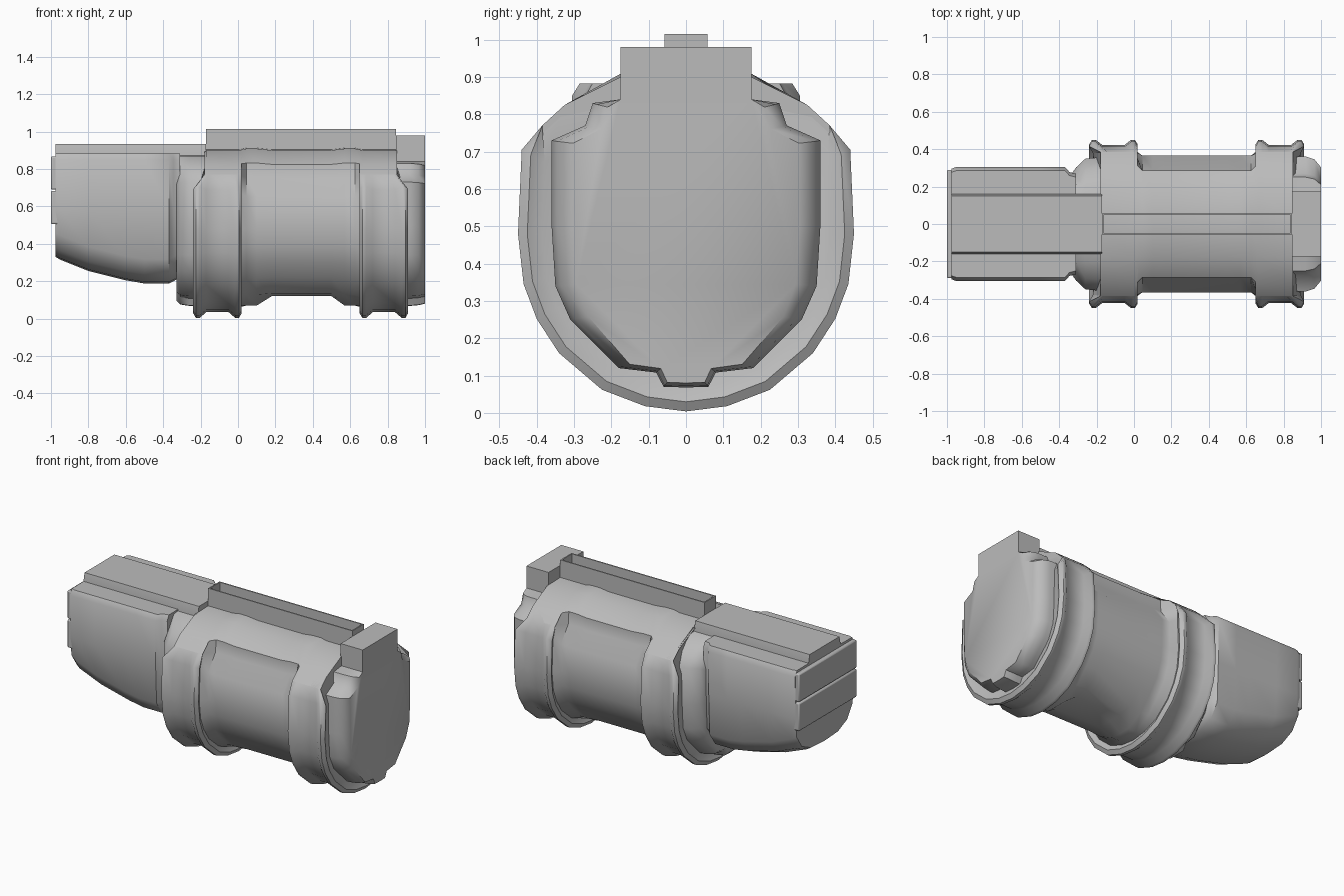
import bpy, bmesh, math

old = bpy.data.objects.get("Cube")
if old:
    bpy.data.objects.remove(old, do_unlink=True)

grey = bpy.data.materials.new("plain_grey")
grey.use_nodes = True
colour = (0.5, 0.5, 0.5, 1)
grey.diffuse_color = colour
grey.node_tree.nodes["Principled BSDF"].inputs["Base Color"].default_value = colour

MID_Z = 0.47


def loft(name, stations, bevel=0, smooth=45):
    """Skin mirrored half outlines (bottom to top) placed along x."""
    bm = bmesh.new()
    loops = []
    for x, half in stations:
        full = half + [(-y, z) for y, z in reversed(half) if y > 0]
        loops.append([bm.verts.new((x, y, z)) for y, z in full])
    for a, b in zip(loops, loops[1:]):
        n = len(a)
        for i in range(n):
            j = (i + 1) % n
            bm.faces.new((a[i], a[j], b[j], b[i]))
    bm.faces.new(loops[0])
    bm.faces.new(loops[-1])
    bmesh.ops.recalc_face_normals(bm, faces=bm.faces[:])
    mesh = bpy.data.meshes.new(name)
    bm.to_mesh(mesh)
    bm.free()
    mesh.materials.append(grey)
    obj = bpy.data.objects.new(name, mesh)
    bpy.context.collection.objects.link(obj)
    if bevel:
        mod = obj.modifiers.new("soft_edges", 'BEVEL')
        mod.width, mod.segments = bevel, 2
    bpy.ops.object.select_all(action='DESELECT')
    obj.select_set(True)
    bpy.context.view_layer.objects.active = obj
    bpy.ops.object.shade_smooth_by_angle(angle=math.radians(smooth))
    return obj


def box(name, x0, x1, w, z0, z1, bevel=0):
    rect = [(0, z0), (w, z0), (w, z1), (0, z1)]
    return loft(name, [(x0, rect), (x1, rect)], bevel)


def scaled(half, sy, sz, count=99):
    """Scale the first points of an outline about the middle height."""
    return [(y * sy, MID_Z + (z - MID_Z) * sz) if i < count else (y, z)
            for i, (y, z) in enumerate(half)]


# Half outlines shared by the lofted parts
ring = [(0, .004), (.11, .018), (.225, .062), (.34, .16), (.4, .252), (.435, .345),
        (.45, .48), (.44, .705), (.385, .77), (.325, .825), (.175, .9), (0, .905)]
pocket = [(0, .12), (.09, .12), (.18, .135), (.26, .22), (.32, .3), (.355, .39),
          (.365, .48), (.365, .65), (.29, .75), (.285, .825), (.175, .9), (0, .905)]
flare = [(0, .07), (.07, .07)] + scaled(pocket, 1, 1.02)[2:]
cap = [(0, .068), (.06, .07), (.08, .108), (.18, .12), (.31, .25), (.35, .34),
       (.36, .5), (.36, .73), (.27, .77), (.25, .83)]
block = [(.175, .84), (.175, .98), (0, .98)]

# Main body with a recessed pocket on both sides
inner = scaled(ring, .88, .88, 8)
loft("main_body", [(-.17, inner), (.005, inner), (.045, flare), (.1, flare),
                   (.18, pocket), (.5, pocket), (.57, flare), (.625, flare),
                   (.665, inner), (.85, inner)])

# Two raised rings, each with a rim along both edges, blending into the top
crown = ring[:10] + [(.175, .893), (0, .895)]
base = scaled(crown, .94, .935, 8)
edge = scaled(crown, .945, .945, 8)
low = scaled(crown, .86, .86, 8)
for name, x, outer in (("rear_ring", -.24, 1), ("front_ring", .65, -1)):
    steps = [(.02, low), (0, edge), (.015, crown), (.035, crown), (.07, base),
             (.19, base), (.225, crown), (.245, crown), (.26, edge), (.24, low)]
    band = loft(name, [(x + dx, half) for dx, half in steps])
    # The crown is narrower than the ring on its outer side
    for vert in band.data.vertices:
        if vert.co.z > .76:
            side = (vert.co.x - x - .13) / .13
            if side * outer < 0:
                vert.co.x -= side * .06

# Rounded end cap rising into its top block
loft("end_cap", [(.845, cap + block), (.92, cap + block),
                 (.965, scaled(cap, .96, .99) + block),
                 (1, scaled(cap, .84, .97) + block)], smooth=50)

# Collar between body and nose
collar = cap[:8] + [(.3, .8), (.2, .87), (0, .88)]
loft("collar", [(-.33, scaled(collar, .76, .93, 9)),
                (-.31, scaled(collar, .84, .98, 9)),
                (-.26, scaled(collar, .97, 1, 9)), (-.15, collar)], smooth=50)


# Nose housing with a belly that rises toward its tip
def nose_half(b, s=1):
    return [(0, b), (.14 * s, b + .008), (.235 * s, b + .05), (.29 * s, b + .13),
            (.3 * s, .58), (.305 * s, .85), (.285 * s, .882), (0, .885)]


loft("nose", [(-.975, nose_half(.33, .97)), (-.95, nose_half(.315)),
              (-.8, nose_half(.255)), (-.6, nose_half(.205)),
              (-.5, nose_half(.188)), (-.37, nose_half(.188)),
              (-.345, nose_half(.2, .91)), (-.31, nose_half(.22, .88))])
ridge = [(0, .7), (.16, .7), (.16, .885), (.15, .935), (0, .935)]
loft("nose_ridge", [(-.975, ridge), (-.17, ridge)])

# Slats across the nose tip
for i in range(2):
    z = .505 + i * .185
    box("nose_slat_%d" % (i + 1), -1, -.95, .29, z, z + .178, .008)

# Top rail: an open trough with thin walls and closed ends
for side, name in ((1, "left"), (-1, "right")):
    wall = box("rail_wall_" + name, -.17, .845, .004, .85, 1.015)
    wall.location.y = side * .053
box("rail_end_rear", -.17, -.162, .057, .85, 1.015)
box("rail_end_front", .837, .845, .057, .85, 1.015)
